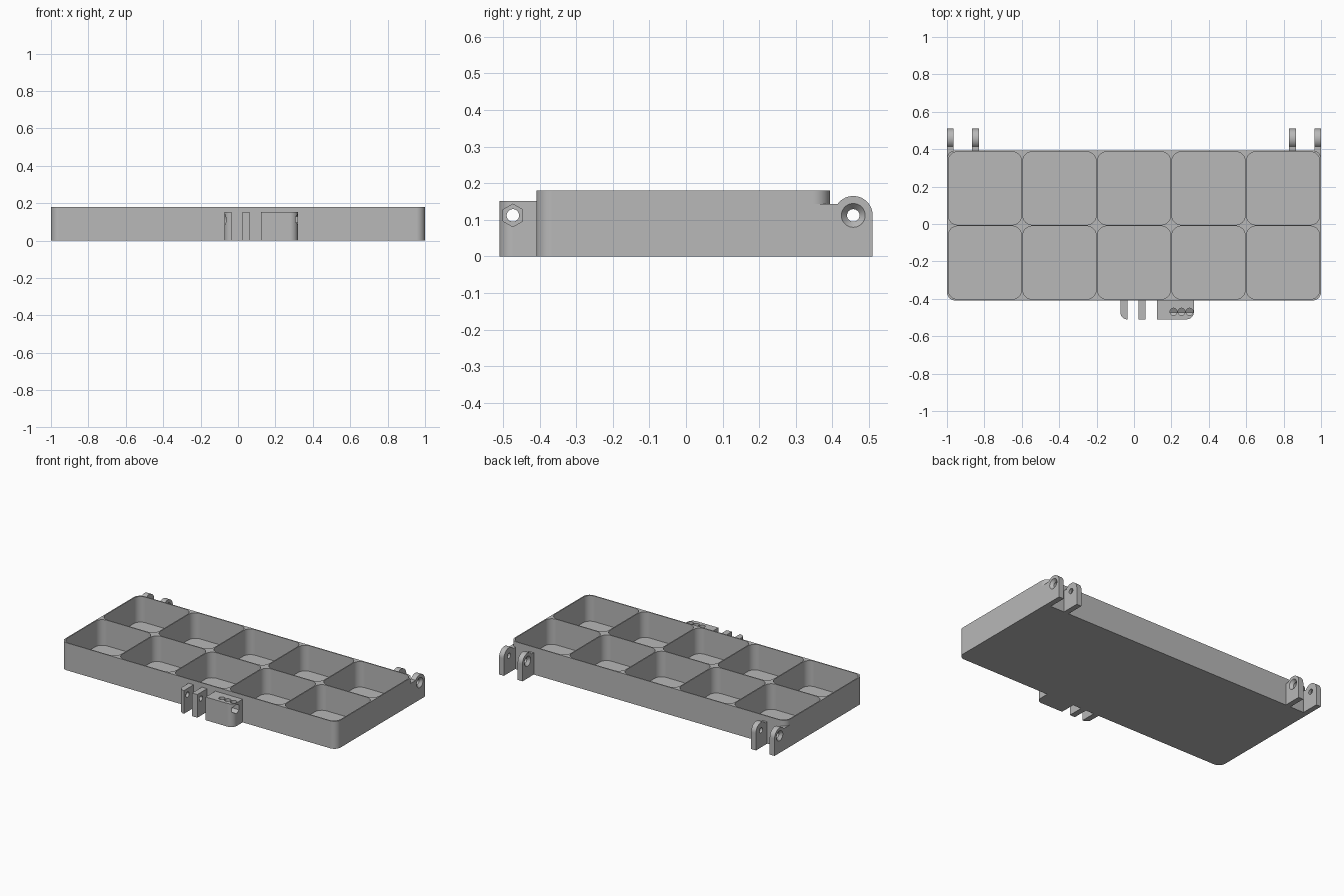
import bpy, bmesh, math

if "Cube" in bpy.data.objects:
    bpy.data.objects.remove(bpy.data.objects["Cube"], do_unlink=True)

grey = bpy.data.materials.new("plain_grey")
grey.use_nodes = True
COLOUR = (0.48, 0.48, 0.48, 1)
grey.diffuse_color = COLOUR
grey.node_tree.nodes["Principled BSDF"].inputs["Base Color"].default_value = COLOUR

# Main sizes
X, FRONT, BACK, TOP = 1.0, -0.409, 0.393, 0.18
WALL, FLOOR = 0.007, 0.012
HINGE_Y, PIN_Z, HINGE_R = 0.457, 0.112, 0.053
CLASP_Y, CLASP_TOP = -0.473, 0.152
BORE, SINK = 0.017, 0.033


def arc(cx, cy, r, start, end, n=12):
    step = math.radians(end - start) / n
    a = math.radians(start)
    return [(cx + r * math.cos(a + i * step), cy + r * math.sin(a + i * step))
            for i in range(n + 1)]


def circle(cx, cy, r, n=40, start=0):
    return arc(cx, cy, r, start, start + 360, n)[:-1]


def rounded_rect(x0, x1, y0, y1, radii):
    """Corner radii run counter-clockwise from (x0, y0); zero is square."""
    corners = [(x0, y0, 1, 1), (x1, y0, -1, 1), (x1, y1, -1, -1), (x0, y1, 1, -1)]
    pts = []
    for i, ((x, y, sx, sy), r) in enumerate(zip(corners, radii)):
        start = 180 + 90 * i
        pts += arc(x + sx * r, y + sy * r, r, start, start + 90) if r else [(x, y)]
    return pts


def upright(pts, z):
    return [(x, y, z) for x, y in pts]


def sideways(pts, x):
    return [(x, y, z) for y, z in pts]


def solid(name, *loops):
    """Closed solid between each pair of matching loops."""
    bm = bmesh.new()
    for low, high in loops:
        a = [bm.verts.new(p) for p in low]
        b = [bm.verts.new(p) for p in high]
        bm.faces.new(a)
        bm.faces.new(b)
        for i in range(len(a)):
            j = (i + 1) % len(a)
            bm.faces.new((a[i], a[j], b[j], b[i]))
    bmesh.ops.recalc_face_normals(bm, faces=bm.faces)
    mesh = bpy.data.meshes.new(name)
    bm.to_mesh(mesh)
    bm.free()
    mesh.materials.append(grey)
    obj = bpy.data.objects.new(name, mesh)
    bpy.context.collection.objects.link(obj)
    return obj


def bake(obj):
    bpy.context.view_layer.update()
    graph = bpy.context.evaluated_depsgraph_get()
    mesh = bpy.data.meshes.new_from_object(obj.evaluated_get(graph))
    obj.modifiers.clear()
    obj.data = mesh


def cut(obj, *cutters):
    for cutter in cutters:
        mod = obj.modifiers.new("cut", "BOOLEAN")
        mod.operation, mod.solver, mod.object = "DIFFERENCE", "EXACT", cutter
        bake(obj)


def finish(obj):
    obj.data.shade_smooth()
    obj.data.set_sharp_from_angle(angle=math.radians(30))
    obj.modifiers.new("even_shading", "WEIGHTED_NORMAL").keep_sharp = True


def drop(*objs):
    for obj in objs:
        bpy.data.objects.remove(obj, do_unlink=True)


def prism_x(name, pts, x0, x1):
    return solid(name, (sideways(pts, x0), sideways(pts, x1)))


def countersink(y, face, inward):
    """Cone that opens slightly outside the given face."""
    depth = 0.018 * inward
    return solid("sink", (sideways(circle(y, PIN_Z, SINK), face),
                          sideways(circle(y, PIN_Z, BORE), face + depth)))


# Tray with two rows of five compartments
outline = rounded_rect(-X, X, FRONT, BACK, [0.045] * 4)
tray = solid("tray", (upright(outline, 0), upright(outline, TOP)))
px = (2 * X - WALL) / 5
py = (BACK - FRONT - WALL) / 2
pockets = []
for i in range(5):
    for j in range(2):
        x, y = -X + WALL + i * px, FRONT + WALL + j * py
        cell = rounded_rect(x, x + px - WALL, y, y + py - WALL, [0.05] * 4)
        pockets.append((upright(cell, FLOOR), upright(cell, TOP + 0.05)))
cells = solid("cells", *pockets)
cut(tray, cells)
finish(tray)

# Hinge lugs: an outer and an inner one at each back corner
hinge_bore = prism_x("hinge_bore", circle(HINGE_Y, PIN_Z, BORE), -1.1, 1.1)
SHOULDER = 0.143
lug_arc = arc(HINGE_Y, PIN_Z, HINGE_R, 0, 144, 24)
for side, word in ((1, "left"), (-1, "right")):
    for kind, near, far, root in (("outer", 0.965, 1.0, 0.348),
                                  ("inner", 0.865, 0.83, 0.389)):
        profile = [(root, 0), (HINGE_Y + HINGE_R, 0)] + lug_arc + [(root, SHOULDER)]
        lug = prism_x(f"{word}_{kind}_hinge_lug", profile, side * near, side * far)
        inward = side * math.copysign(1, near - far)
        sink = countersink(HINGE_Y, side * far - inward * 0.0005, inward)
        cut(lug, hinge_bore, sink)
        if kind == "outer":
            cut(lug, cells)
        finish(lug)
        drop(sink)

# Front clasp: rounded lug, plain lug and a nut block
clasp_bore = prism_x("clasp_bore", circle(CLASP_Y, PIN_Z, BORE), -0.3, 0.6)


def clasp_part(name, x0, x1, radii):
    pts = rounded_rect(x0, x1, -0.51, FRONT + 0.004, radii)
    part = solid(name, (upright(pts, 0), upright(pts, CLASP_TOP)))
    cut(part, clasp_bore)
    return part


end_lug = clasp_part("clasp_end_lug", -0.072, -0.035, [0.035, 0, 0, 0])
end_sink = countersink(CLASP_Y, -0.0725, 1)
cut(end_lug, end_sink)
middle_lug = clasp_part("clasp_middle_lug", 0.024, 0.062, [0] * 4)
nut_block = clasp_part("clasp_nut_block", 0.122, 0.32, [0, 0.04, 0, 0])

# Hexagonal pocket in the block, reached by three holes from above
hexagon = circle(CLASP_Y, PIN_Z, 0.031, 6, 90)
hex_pocket = prism_x("hex_pocket", hexagon, 0.18, 0.4)
ports = []
for x in (0.211, 0.254, 0.297):
    ring = circle(x, CLASP_Y + 0.004, 0.019, 24)
    ports.append((upright(ring, PIN_Z), upright(ring, CLASP_TOP + 0.05)))
top_holes = solid("top_holes", *ports)
cut(nut_block, hex_pocket, top_holes)

for part in (end_lug, middle_lug, nut_block):
    finish(part)
drop(cells, hinge_bore, clasp_bore, end_sink, hex_pocket, top_holes)
